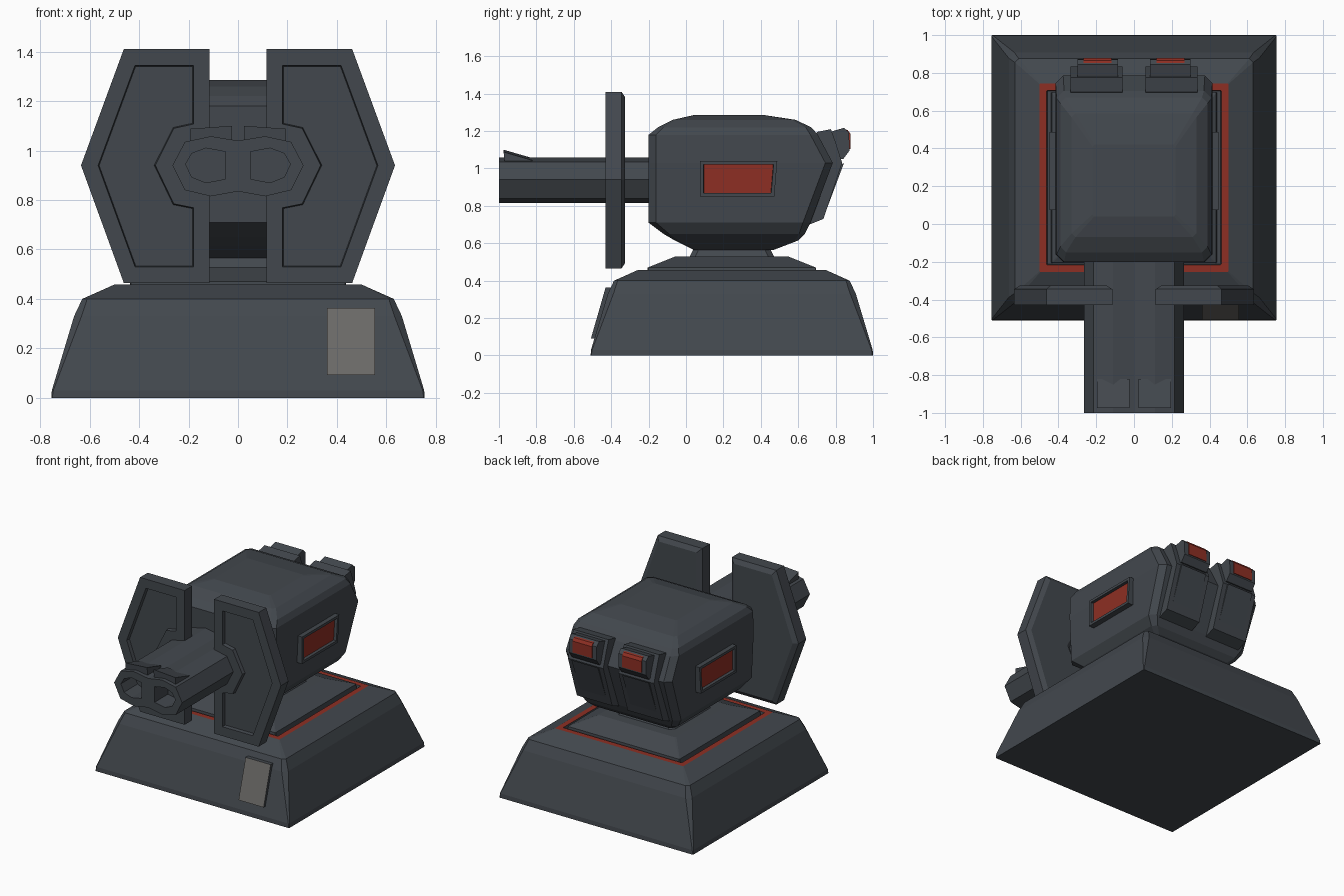
import bpy, bmesh
from mathutils import Vector

if "Cube" in bpy.data.objects:
    bpy.data.objects.remove(bpy.data.objects["Cube"])


def material(name, rgb):
    m = bpy.data.materials.new(name)
    m.diffuse_color = (*rgb, 1)
    m.use_nodes = True
    m.node_tree.nodes["Principled BSDF"].inputs["Base Color"].default_value = m.diffuse_color
    return m


DARK, RED, GREY = 0, 1, 2
MATS = [material("dark_steel", (0.055, 0.064, 0.075)),
        material("red_glow", (0.27, 0.028, 0.017)),
        material("plain_grey", (0.15, 0.145, 0.138))]


def finish(name, bm, mirror=False):
    bmesh.ops.recalc_face_normals(bm, faces=bm.faces)
    me = bpy.data.meshes.new(name)
    bm.to_mesh(me)
    bm.free()
    for m in MATS:
        me.materials.append(m)
    ob = bpy.data.objects.new(name, me)
    bpy.context.collection.objects.link(ob)
    if mirror:
        ob.modifiers.new("mirror", 'MIRROR')
    return ob


def loft(name, rows, red_band=None):
    """Stack of corner-cut rectangles: rows of (z, half_x, y0, y1, corner)."""
    bm = bmesh.new()
    rings = []
    for z, h, a, b, c in rows:
        pts = [(-h + c, a), (h - c, a), (h, a + c), (h, b - c),
               (h - c, b), (-h + c, b), (-h, b - c), (-h, a + c)]
        rings.append([bm.verts.new((x, y, z)) for x, y in pts])
    for k, (lo, hi) in enumerate(zip(rings, rings[1:])):
        for i in range(8):
            j = (i + 1) % 8
            f = bm.faces.new((lo[i], lo[j], hi[j], hi[i]))
            f.material_index = RED if k == red_band else DARK
    bm.faces.new(rings[0][::-1])
    bm.faces.new(rings[-1])
    return finish(name, bm)


def prism(pts, axis, a, b):
    """Extrude a profile along x (points are y,z) or along y (points are x,z)."""
    bm = bmesh.new()
    ends = []
    for t in (a, b):
        ends.append([bm.verts.new((t, p, q) if axis == 'x' else (p, t, q)) for p, q in pts])
    n = len(pts)
    for i in range(n):
        j = (i + 1) % n
        bm.faces.new((ends[0][i], ends[0][j], ends[1][j], ends[1][i]))
    bm.faces.new(ends[0][::-1])
    bm.faces.new(ends[1])
    bmesh.ops.recalc_face_normals(bm, faces=bm.faces)
    return bm


def inset(bm, direction, steps, mat=DARK):
    """Inset the face pointing in a direction by several (thickness, depth) steps."""
    d = Vector(direction)
    face = max(bm.faces, key=lambda f: f.normal.dot(d))
    for t, h in steps:
        bmesh.ops.inset_region(bm, faces=[face], thickness=t, depth=h,
                               use_even_offset=True, use_boundary=True)
    face.material_index = mat


# Pedestal with red trim ring and raised turntable plate
C = 0.245


def square(z, h, c, hy=None):
    hy = hy or h
    return (z, h, C - hy, C + hy, c)


loft("pedestal", [
    square(0, 0.755, 0.004), square(0.03, 0.753, 0.006), square(0.33, 0.663, 0.03),
    square(0.4, 0.63, 0.02), square(0.458, 0.5, 0.004), square(0.458, 0.462, 0.004),
    square(0.435, 0.458, 0.004), square(0.435, 0.44, 0.004, 0.452),
    square(0.47, 0.435, 0.004, 0.45), square(0.53, 0.3, 0.01)], red_band=4)

# Neck under the turret
loft("neck", [square(0.52, 0.23, 0.03), square(0.6, 0.19, 0.03)])

# Turret body
loft("turret_body", [
    (0.565, 0.22, 0.04, 0.47, 0.01), (0.615, 0.31, -0.06, 0.60, 0.02),
    (0.65, 0.36, -0.12, 0.635, 0.03), (0.71, 0.40, -0.20, 0.665, 0.04),
    (1.03, 0.415, -0.20, 0.785, 0.04), (1.18, 0.41, -0.20, 0.705, 0.04),
    (1.22, 0.39, -0.15, 0.67, 0.03), (1.26, 0.33, -0.07, 0.585, 0.02),
    (1.285, 0.22, 0.04, 0.42, 0.01)])

# Side windows: raised frame with sunken red pane
bm = prism([(0.075, 0.85), (0.472, 0.85), (0.488, 1.04), (0.075, 1.04)], 'x', 0.38, 0.447)
inset(bm, (1, 0, 0), [(0.018, 0), (0.002, -0.02)], RED)
finish("side_window", bm, True)

# Rear vents: long ribs down the back, each with a red lamp on top
bm = prism([(0.66, 1.1), (0.70, 1.195), (0.775, 1.21), (0.80, 1.14), (0.835, 1.03),
            (0.735, 0.73), (0.66, 0.70)], 'x', 0.06, 0.335)
finish("rear_rib", bm, True)
bm = prism([(0.775, 0.99), (0.845, 1.03), (0.74, 0.75), (0.68, 0.75)], 'x', 0.095, 0.30)
finish("rear_rib_panel", bm, True)
bm = prism([(0.76, 1.06), (0.76, 1.19), (0.785, 1.2), (0.845, 1.217),
            (0.872, 1.19), (0.874, 1.095), (0.84, 1.05)], 'x', 0.085, 0.30)
finish("rear_lamp_housing", bm, True)
bm = prism([(0.85, 1.21), (0.865, 1.205), (0.879, 1.185), (0.879, 1.105), (0.85, 1.105)],
           'x', 0.118, 0.268)
for f in bm.faces:
    f.material_index = RED
finish("rear_lamp", bm, True)

# Twin gun barrel with two hollow muzzles
half = [(0.0, 1.04), (0.11, 1.058), (0.215, 1.035), (0.265, 0.94),
        (0.215, 0.84), (0.11, 0.815), (0.0, 0.835)]
outline = half + [(-x, z) for x, z in half[-2:0:-1]]
barrel = finish("twin_barrel", prism(outline, 'y', -1.0, -0.15))
bore = [(0.05, 0.995), (0.13, 1.01), (0.187, 0.988), (0.212, 0.945),
        (0.187, 0.893), (0.13, 0.87), (0.05, 0.885)]
for s in (1, -1):
    cutter = finish("bore_cutter", prism([(s * x, z) for x, z in bore], 'y', -1.1, -0.85))
    cutter.hide_render = True
    mod = barrel.modifiers.new("bore", 'BOOLEAN')
    mod.operation, mod.object, mod.solver = 'DIFFERENCE', cutter, 'EXACT'
    bpy.context.view_layer.objects.active = barrel
    bpy.ops.object.modifier_apply(modifier=mod.name)
    bpy.data.objects.remove(cutter)

# Wedge sights above the muzzles
bm = prism([(-0.97, 1.03), (-0.975, 1.1), (-0.82, 1.055), (-0.82, 1.03)], 'x', 0.025, 0.195)
for v in bm.verts:
    if v.co.x > 0.1 and v.co.z > 1.04:
        v.co.z -= 0.012
finish("barrel_sight", bm, True)

# Shield plates, notched round the barrel, sunken front panel and chamfered back
shield = [(0.115, 1.41), (0.462, 1.41), (0.635, 0.94), (0.462, 0.465), (0.115, 0.465),
          (0.115, 0.822), (0.215, 0.842), (0.262, 0.94), (0.215, 1.033), (0.115, 1.055)]
bm = prism(shield, 'y', -0.43, -0.345)
inset(bm, (0, -1, 0), [(0.065, 0), (0.004, -0.025)])
inset(bm, (0, 1, 0), [(0.03, 0.02)])
finish("shield", bm, True)

# Grey hatch on the front slope of the pedestal
bm = prism([(-0.508, 0.092), (-0.43, 0.363), (-0.38, 0.363), (-0.46, 0.092)], 'x', 0.36, 0.555)
for f in bm.faces:
    f.material_index = GREY if f.normal.y < -0.5 else DARK
finish("front_hatch", bm)
